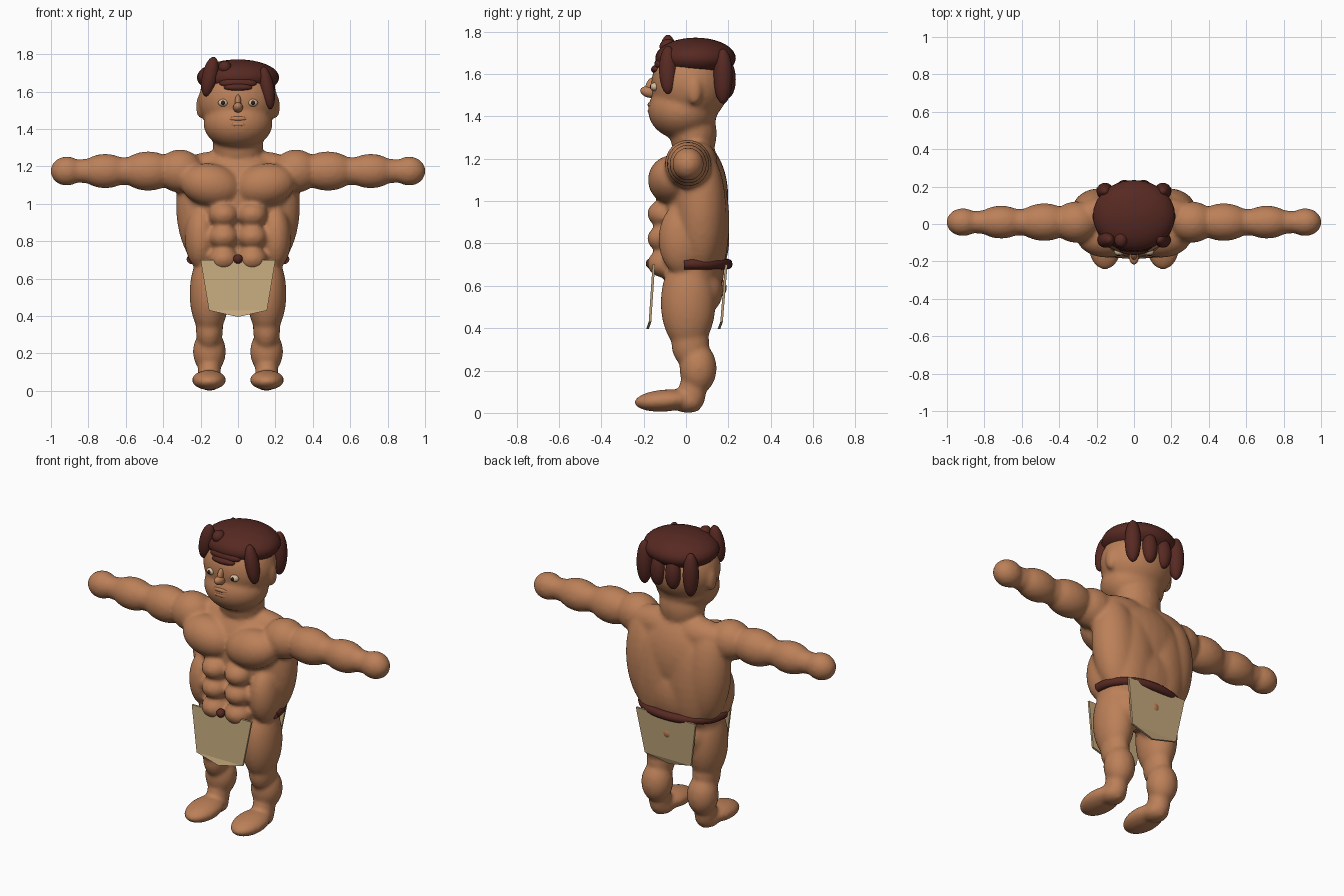
import bpy, bmesh, math
from mathutils import Matrix, Euler

if "Cube" in bpy.data.objects:
    bpy.data.objects.remove(bpy.data.objects["Cube"])


def material(name, rgb):
    m = bpy.data.materials.new(name)
    m.diffuse_color = (*rgb, 1)
    m.use_nodes = True
    m.node_tree.nodes["Principled BSDF"].inputs["Base Color"].default_value = m.diffuse_color
    return m


SKIN = material("tan skin", (0.50, 0.215, 0.098))
HAIR = material("dark brown", (0.095, 0.022, 0.016))
CLOTH = material("beige cloth", (0.56, 0.40, 0.21))
WHITE = material("eye cream", (0.65, 0.50, 0.33))
DARK = material("pupil brown", (0.03, 0.015, 0.01))


def blob(bm, loc, rad, tilt=0, lean=0):
    """Ellipsoid; an off-centre one is mirrored across x."""
    for s in ((1, -1) if loc[0] else (1,)):
        m = (Matrix.Translation((loc[0] * s, loc[1], loc[2]))
             @ Euler((math.radians(tilt), math.radians(lean * s), 0)).to_matrix().to_4x4()
             @ Matrix.Diagonal((*rad, 1)))
        bmesh.ops.create_uvsphere(bm, u_segments=28, v_segments=18, radius=1, matrix=m)


def finish(bm, name, mat, smooth=True):
    me = bpy.data.meshes.new(name)
    for f in bm.faces:
        f.smooth = smooth
    bm.to_mesh(me)
    bm.free()
    me.materials.append(mat)
    ob = bpy.data.objects.new(name, me)
    bpy.context.collection.objects.link(ob)
    return ob


def part(name, mat, loc, rad, tilt=0, lean=0):
    bm = bmesh.new()
    blob(bm, loc, rad, tilt, lean)
    return finish(bm, name, mat)


def add_head(bm):
    blob(bm, (0, 0.02, 1.55), (0.212, 0.185, 0.19))
    blob(bm, (0, -0.015, 1.43), (0.185, 0.165, 0.14))
    blob(bm, (0, 0.035, 1.32), (0.135, 0.11, 0.16))
    blob(bm, (0.20, 0.04, 1.52), (0.025, 0.035, 0.065))


def add_torso(bm):
    # ribcage, waist, hips
    blob(bm, (0, 0.04, 1.02), (0.29, 0.16, 0.27))
    blob(bm, (0, 0.05, 0.82), (0.26, 0.155, 0.23))
    blob(bm, (0, 0.035, 0.66), (0.24, 0.145, 0.14))
    # flanks, back, obliques, trapezius, chest
    blob(bm, (0.19, 0.07, 0.95), (0.14, 0.12, 0.30), lean=5)
    blob(bm, (0.10, 0.09, 0.90), (0.16, 0.115, 0.32))
    blob(bm, (0.20, -0.02, 0.82), (0.085, 0.11, 0.17))
    blob(bm, (0.12, 0.06, 1.18), (0.20, 0.09, 0.10))
    blob(bm, (0.145, -0.065, 1.10), (0.165, 0.115, 0.115), lean=-10)
    # three rows of abdominal blocks
    for row in range(3):
        blob(bm, (0.077, -0.10, 0.705 + 0.118 * row), (0.08, 0.083, 0.067))


def add_arms(bm):
    # alternating muscle bulges and narrow joints: x, length, thickness
    for x, length, thick in ((0.31, 0.125, 0.115), (0.48, 0.15, 0.105), (0.60, 0.12, 0.075),
                             (0.71, 0.135, 0.092), (0.82, 0.10, 0.065), (0.915, 0.088, 0.078)):
        blob(bm, (x, 0.01, 1.175), (length, thick * 0.96, thick))


def add_legs(bm):
    # buttocks, thigh, knee, calf, ankle
    blob(bm, (0.10, 0.075, 0.58), (0.11, 0.10, 0.12))
    for y, z, wide, deep, tall in ((0.01, 0.52, 0.106, 0.13, 0.23), (0.02, 0.33, 0.073, 0.09, 0.12),
                                   (0.057, 0.21, 0.088, 0.088, 0.12), (0.03, 0.10, 0.062, 0.065, 0.10)):
        blob(bm, (0.153, y, z), (wide, deep, tall))
    # foot and heel
    blob(bm, (0.155, -0.10, 0.058), (0.092, 0.145, 0.052), tilt=4)
    blob(bm, (0.152, 0.005, 0.052), (0.068, 0.078, 0.052))


# Body: overlapping muscle forms fused into one skin
bm = bmesh.new()
for add in (add_head, add_torso, add_arms, add_legs):
    add(bm)
skin = finish(bm, "body", SKIN)
fuse = skin.modifiers.new("fuse", "REMESH")
fuse.mode = "VOXEL"
fuse.voxel_size = 0.012
fuse.use_smooth_shade = True
soften = skin.modifiers.new("soften", "SMOOTH")
soften.factor = 0.5
soften.iterations = 7

# Face
part("nose", SKIN, (0, -0.175, 1.515), (0.026, 0.042, 0.026), tilt=-15)
part("nose_bridge", SKIN, (0, -0.165, 1.545), (0.016, 0.025, 0.04), tilt=-20)
for i, name in enumerate(("lower_lip", "upper_lip")):
    part(name, SKIN, (0, -0.163, 1.425 + 0.03 * i), (0.05, 0.018, 0.014))
part("eyes", WHITE, (0.08, -0.148, 1.54), (0.026, 0.020, 0.020))
part("pupils", DARK, (0.08, -0.160, 1.54), (0.013, 0.011, 0.013))

# Hair cap, fringe and hanging locks
part("hair_cap", HAIR, (0, 0.045, 1.675), (0.22, 0.19, 0.097))
part("fringe", HAIR, (0, -0.14, 1.622), (0.076, 0.025, 0.02))
part("fringe_root", HAIR, (0, -0.12, 1.645), (0.10, 0.03, 0.03))
part("back_side_locks", HAIR, (0.155, 0.175, 1.59), (0.045, 0.045, 0.13))
part("back_locks", HAIR, (0.05, 0.195, 1.575), (0.045, 0.04, 0.09))
# front locks differ from side to side, so each is made centred and then moved
for name, x, z, lean, size in (("front_lock_right", -0.15, 1.68, 12, (0.042, 0.042, 0.108)),
                               ("front_lock_left", 0.155, 1.62, -10, (0.038, 0.042, 0.115)),
                               ("front_curl", -0.07, 1.73, 35, (0.035, 0.04, 0.035))):
    part(name, HAIR, (0, -0.085, z), size, lean=lean).location.x = x

# Belt cord around the back, with a knot at the front
cu = bpy.data.curves.new("belt", "CURVE")
cu.dimensions = "3D"
cu.bevel_depth = 0.025
cu.bevel_resolution = 4
cu.use_fill_caps = True
sp = cu.splines.new("POLY")
N = 25
sp.points.add(N - 1)
for i, p in enumerate(sp.points):
    a = math.pi * i / (N - 1)
    p.co = (0.25 * math.cos(a), -0.01 + 0.205 * max(0, math.sin(a)) ** 0.8, 0.703, 1)
sp.use_smooth = True
cu.materials.append(HAIR)
bpy.context.collection.objects.link(bpy.data.objects.new("belt", cu))
part("belt_knot", HAIR, (0, -0.165, 0.705), (0.025, 0.025, 0.025))


def flap(name, y_top, y_mid, y_low):
    """Hanging cloth panel with a bent pointed hem."""
    bm = bmesh.new()
    rows = [[bm.verts.new((x, y + dy, z)) for x, y, z in (
        (-0.2, y_top, 0.70), (0.2, y_top, 0.70), (0.155, y_mid, 0.43),
        (0, y_low, 0.395), (-0.155, y_mid, 0.43))] for dy in (-0.006, 0.006)]
    for r in rows:
        bm.faces.new((r[0], r[1], r[2], r[4]))
        bm.faces.new((r[4], r[2], r[3]))
    for i in range(5):
        j = (i + 1) % 5
        bm.faces.new((rows[0][i], rows[0][j], rows[1][j], rows[1][i]))
    bmesh.ops.recalc_face_normals(bm, faces=bm.faces)
    finish(bm, name, CLOTH, False)


flap("front_cloth", -0.152, -0.170, -0.182)
flap("back_cloth", 0.190, 0.168, 0.155)

# Small skin bump showing through the back cloth
part("tail_bump", SKIN, (0, 0.15, 0.59), (0.045, 0.042, 0.045))
